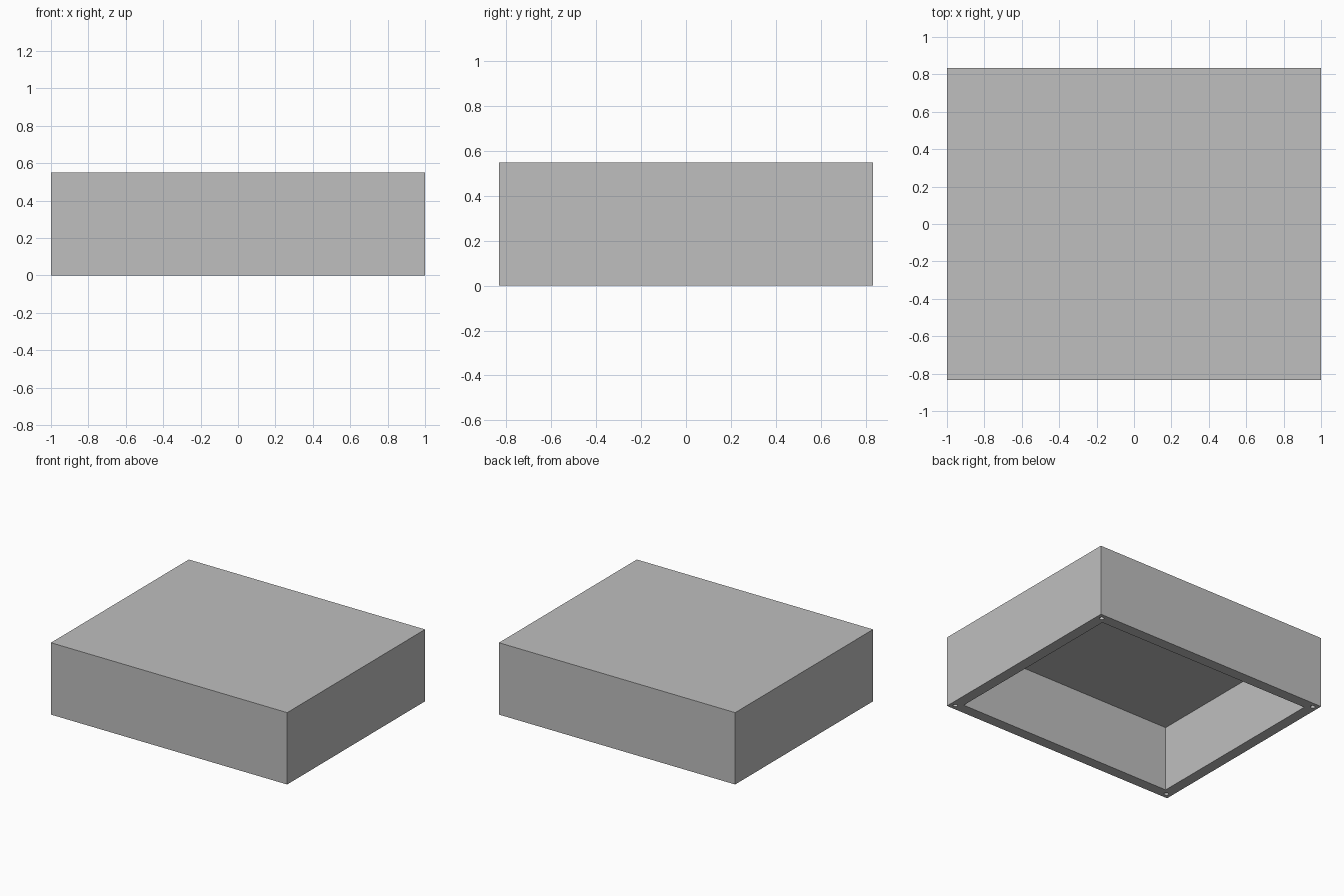
import bpy
import bmesh

default_cube = bpy.data.objects.get("Cube")
if default_cube:
    bpy.data.objects.remove(default_cube, do_unlink=True)

WIDTH, DEPTH, HEIGHT = 2.0, 1.667, 0.55
WALL, ROOF = 0.083, 0.05
HOLE_RADIUS, HOLE_DEPTH = 0.0167, 0.167

grey = bpy.data.materials.new("plain grey")
grey.use_nodes = True
colour = (0.52, 0.52, 0.52, 1.0)
grey.diffuse_color = colour
grey.node_tree.nodes["Principled BSDF"].inputs["Base Color"].default_value = colour


def add_object(name, bm):
    mesh = bpy.data.meshes.new(name)
    bm.to_mesh(mesh)
    bm.free()
    mesh.materials.append(grey)
    obj = bpy.data.objects.new(name, mesh)
    bpy.context.collection.objects.link(obj)
    return obj


# Enclosure: a solid block whose underside is inset and pushed up into a cavity
bm = bmesh.new()
bmesh.ops.create_cube(bm, size=1)
bmesh.ops.scale(bm, vec=(WIDTH, DEPTH, HEIGHT), verts=bm.verts)
bmesh.ops.translate(bm, vec=(0, 0, HEIGHT / 2), verts=bm.verts)
bm.normal_update()
underside = min(bm.faces, key=lambda f: f.calc_center_median().z)
bmesh.ops.inset_region(bm, faces=[underside], thickness=WALL, use_even_offset=True)
pocket = bmesh.ops.extrude_discrete_faces(bm, faces=[underside])["faces"][0]
bmesh.ops.translate(bm, vec=(0, 0, HEIGHT - ROOF), verts=pocket.verts)
bmesh.ops.recalc_face_normals(bm, faces=bm.faces)
enclosure = add_object("enclosure", bm)

# Screw holes: one blind hole in the rim at each corner
bm = bmesh.new()
for sx in (-1, 1):
    for sy in (-1, 1):
        pin = bmesh.ops.create_cone(bm, cap_ends=True, segments=32, radius1=HOLE_RADIUS,
                                    radius2=HOLE_RADIUS, depth=2 * HOLE_DEPTH)
        corner = (sx * (WIDTH - WALL) / 2, sy * (DEPTH - WALL) / 2, 0)
        bmesh.ops.translate(bm, vec=corner, verts=pin["verts"])
cutter = add_object("screw_hole_cutter", bm)
cutter.hide_render = True

drill = enclosure.modifiers.new("screw holes", "BOOLEAN")
drill.operation = "DIFFERENCE"
drill.solver = "EXACT"
drill.object = cutter

# Bake the holes in and drop the cutter
bpy.ops.object.select_all(action="DESELECT")
enclosure.select_set(True)
bpy.context.view_layer.objects.active = enclosure
bpy.ops.object.modifier_apply(modifier=drill.name)
bpy.data.objects.remove(cutter, do_unlink=True)
bpy.ops.object.shade_smooth_by_angle()
